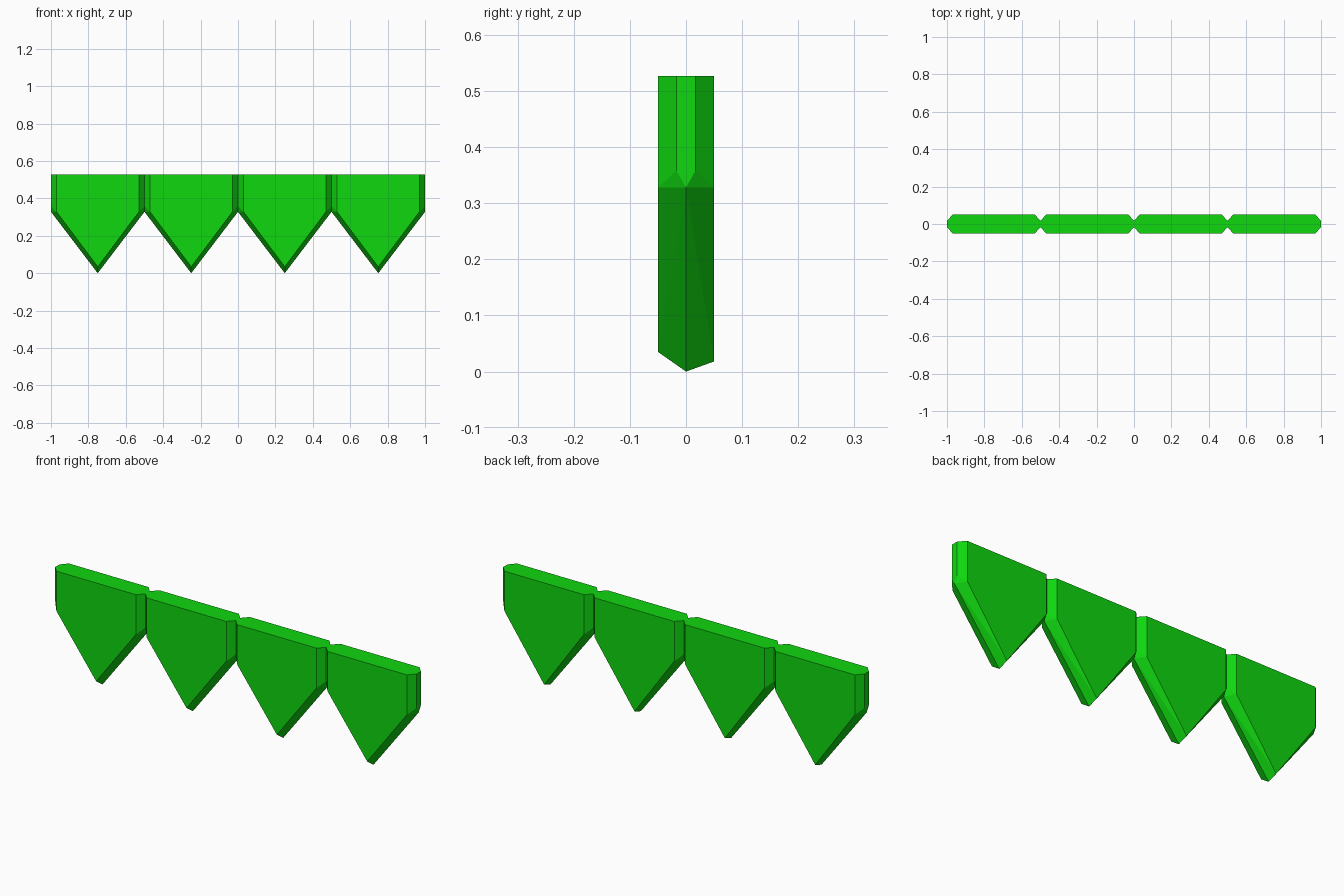
import bpy
import bmesh
import math

cube = bpy.data.objects.get("Cube")
if cube:
    bpy.data.objects.remove(cube, do_unlink=True)

# Bright green for every panel
green = bpy.data.materials.new("bright_green")
green.use_nodes = True
colour = (0.005, 0.68, 0.005, 1)
green.diffuse_color = colour
green.node_tree.nodes["Principled BSDF"].inputs["Base Color"].default_value = colour

HALF_WIDTH, FACE_WIDTH = 0.25, 0.22
DEPTH, NECK = 0.05, 0.017
TOP, NECK_FOOT, SHOULDER = 0.527, 0.358, 0.328
FRONT_TIP, BACK_TIP = 0.035, 0.018


def pennant_mesh():
    """Pointed panel with bevelled sides and a ridged lower edge."""
    points = [(0, 0, 0), (0, -DEPTH, FRONT_TIP), (0, DEPTH, BACK_TIP)]
    for sx in (-1, 1):
        points.append((sx * HALF_WIDTH, 0, SHOULDER))
        for sy in (-1, 1):
            points += [(sx * FACE_WIDTH, sy * DEPTH, z) for z in (TOP, SHOULDER)]
            points += [(sx * HALF_WIDTH, sy * NECK, z) for z in (TOP, NECK_FOOT)]
    bm = bmesh.new()
    for p in points:
        bm.verts.new(p)
    bmesh.ops.convex_hull(bm, input=bm.verts)
    bmesh.ops.dissolve_limit(bm, angle_limit=math.radians(1),
                             verts=bm.verts, edges=bm.edges)
    bmesh.ops.recalc_face_normals(bm, faces=bm.faces)
    mesh = bpy.data.meshes.new("pennant")
    bm.to_mesh(mesh)
    bm.free()
    mesh.materials.append(green)
    return mesh


# Row of four panels joined at their narrow necks
mesh = pennant_mesh()
for i in range(4):
    panel = bpy.data.objects.new(f"pennant_{i + 1}", mesh)
    panel.location.x = (i - 1.5) * 2 * HALF_WIDTH
    bpy.context.collection.objects.link(panel)
